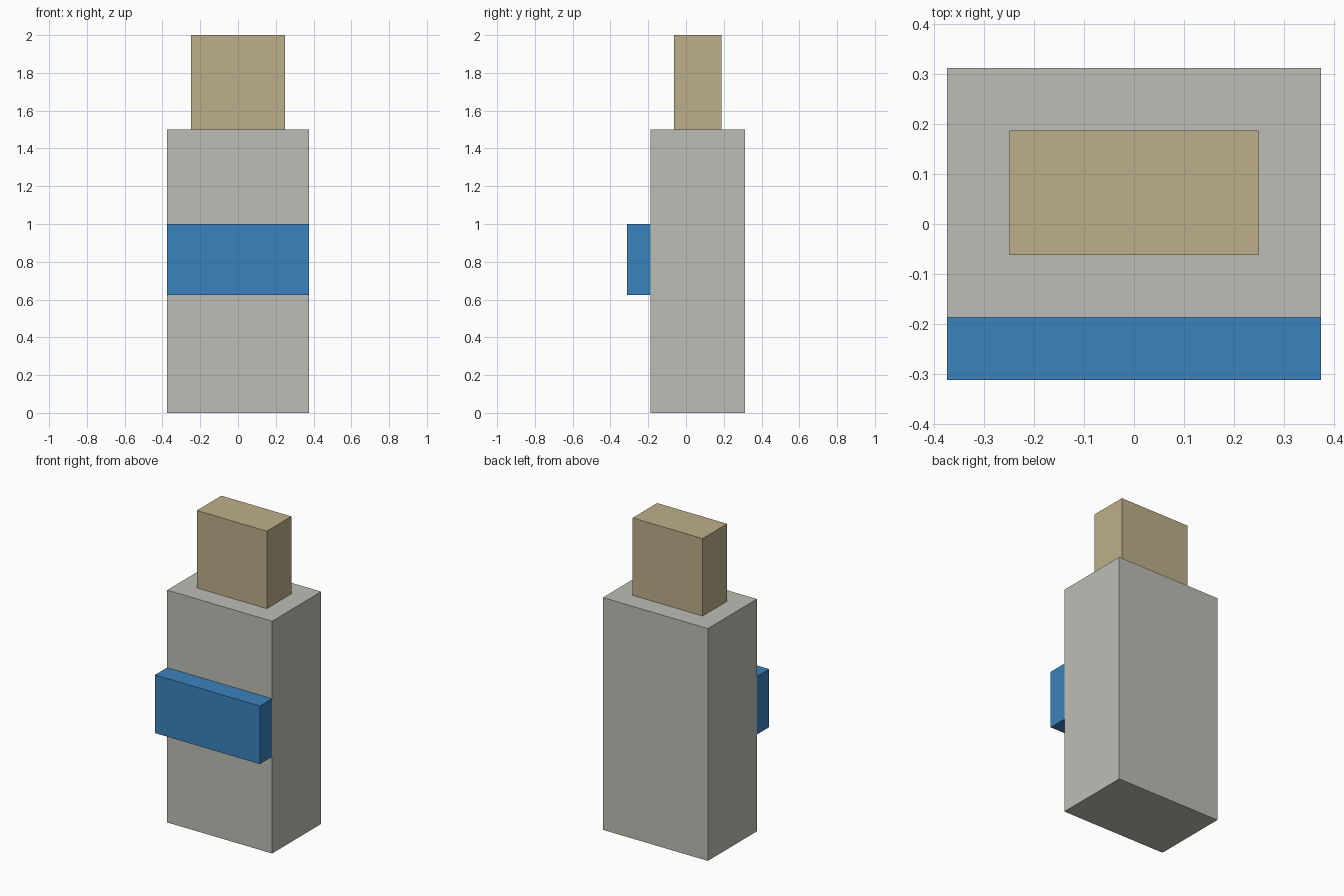
import bpy
import bmesh
from mathutils import Matrix, Vector

default_cube = bpy.data.objects.get("Cube")
if default_cube:
    bpy.data.objects.remove(default_cube, do_unlink=True)


def make_material(name, srgb):
    """Flat material from 0-255 sRGB values, stored as linear."""
    lin = [c / 255 / 12.92 if c / 255 <= 0.04045 else ((c / 255 + 0.055) / 1.055) ** 2.4
           for c in srgb]
    mat = bpy.data.materials.new(name)
    mat.use_nodes = True
    mat.diffuse_color = (*lin, 1)
    mat.node_tree.nodes["Principled BSDF"].inputs["Base Color"].default_value = (*lin, 1)
    return mat


def make_box(name, low, high, mat):
    """Box between two opposite corners."""
    low, high = Vector(low), Vector(high)
    bm = bmesh.new()
    bmesh.ops.create_cube(
        bm, size=1,
        matrix=Matrix.Translation((low + high) / 2) @ Matrix.Diagonal((*(high - low), 1)))
    mesh = bpy.data.meshes.new(name)
    bm.to_mesh(mesh)
    bm.free()
    mesh.materials.append(mat)
    obj = bpy.data.objects.new(name, mesh)
    bpy.context.collection.objects.link(obj)
    return obj


grey = make_material("warm grey", (190, 190, 183))
tan = make_material("tan", (190, 175, 139))
blue = make_material("blue", (59, 130, 189))

# Tall body, narrower block on top, raised panel across the front
make_box("body", (-0.375, -0.1875, 0), (0.375, 0.3125, 1.5), grey)
make_box("top_block", (-0.25, -0.0625, 1.5), (0.25, 0.1875, 2), tan)
make_box("front_panel", (-0.375, -0.3125, 0.625), (0.375, -0.1875, 1), blue)
